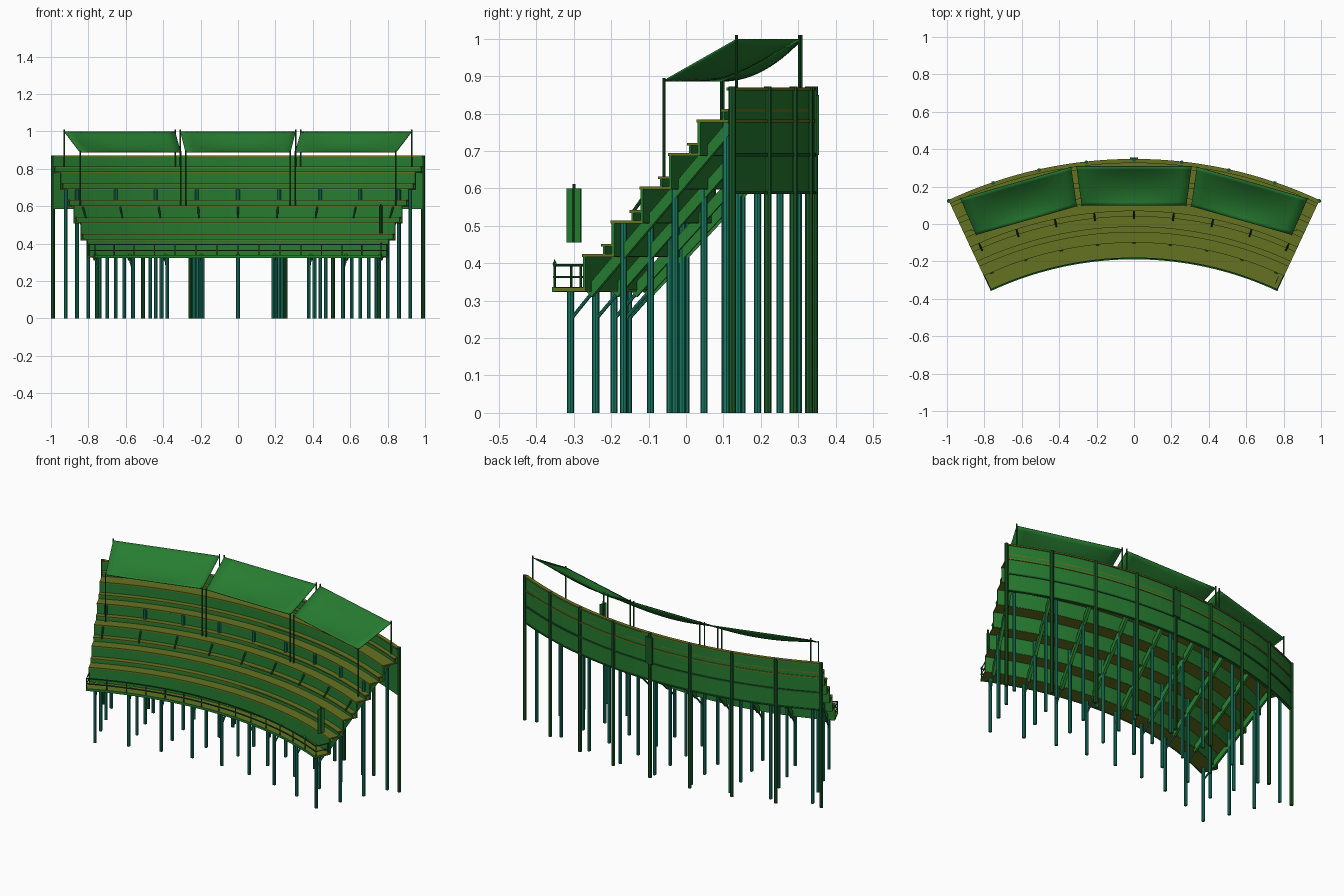
import bpy, bmesh, math
from mathutils import Vector, Matrix

if "Cube" in bpy.data.objects:
    bpy.data.objects.remove(bpy.data.objects["Cube"])

CY = -2.0          # centre of the curve
END = 25.0         # half angle of the stand


def material(name, col):
    m = bpy.data.materials.new(name)
    m.diffuse_color = (*col, 1)
    m.use_nodes = True
    m.node_tree.nodes["Principled BSDF"].inputs["Base Color"].default_value = m.diffuse_color
    return m


GREEN = material("green_panel", (0.02, 0.20, 0.03))
DARK = material("dark_green", (0.01, 0.10, 0.02))
OLIVE = material("olive_deck", (0.13, 0.17, 0.015))
TEAL = material("teal_steel", (0.01, 0.20, 0.13))


def P(r, a, z):
    a = math.radians(a)
    return Vector((r * math.sin(a), CY + r * math.cos(a), z))


def finish(name, bm, mat):
    bmesh.ops.recalc_face_normals(bm, faces=bm.faces)
    me = bpy.data.meshes.new(name)
    bm.to_mesh(me)
    bm.free()
    me.materials.append(mat)
    ob = bpy.data.objects.new(name, me)
    bpy.context.collection.objects.link(ob)
    return ob


def arc(name, r0, r1, z0, z1, mat, a0=-END, a1=END, n=40):
    """Rectangular section swept round the stand."""
    bm = bmesh.new()
    rings = []
    for i in range(n + 1):
        a = a0 + (a1 - a0) * i / n
        rings.append([bm.verts.new(P(r, a, z)) for r, z in ((r0, z0), (r1, z0), (r1, z1), (r0, z1))])
    for A, B in zip(rings, rings[1:]):
        for k in range(4):
            bm.faces.new((A[k], A[(k + 1) % 4], B[(k + 1) % 4], B[k]))
    bm.faces.new(rings[0])
    bm.faces.new(rings[-1])
    return finish(name, bm, mat)


def bars(name, pairs, rad, mat, sides=8):
    """Round bars between pairs of points, in one object."""
    bm = bmesh.new()
    for p, q in pairs:
        d = q - p
        M = Matrix.Translation((p + q) / 2) @ d.to_track_quat('Z', 'Y').to_matrix().to_4x4()
        bmesh.ops.create_cone(bm, cap_ends=True, segments=sides, radius1=rad, radius2=rad,
                              depth=d.length, matrix=M)
    return finish(name, bm, mat)


def beams(name, items, width, depth, mat):
    """Radial sloping beams: (angle, r0, z0, r1, z1)."""
    bm = bmesh.new()
    for a, r0, z0, r1, z1 in items:
        side = Vector((math.cos(math.radians(a)), -math.sin(math.radians(a)), 0)) * width / 2
        p, q = P(r0, a, z0), P(r1, a, z1)
        up = (q - p).normalized().cross(side.normalized()) * depth / 2
        v = [bm.verts.new(c + s * side + t * up) for c in (p, q)
             for s, t in ((-1, -1), (1, -1), (1, 1), (-1, 1))]
        bm.faces.new(v[:4])
        bm.faces.new(v[4:])
        for k in range(4):
            j = (k + 1) % 4
            bm.faces.new((v[k], v[j], v[4 + j], v[4 + k]))
    return finish(name, bm, mat)


def box(name, r, a, z, size, mat):
    bm = bmesh.new()
    M = Matrix.Translation(P(r, a, z)) @ Matrix.Rotation(-math.radians(a), 4, 'Z') @ Matrix.Diagonal((*size, 1))
    bmesh.ops.create_cube(bm, size=1, matrix=M)
    return finish(name, bm, mat)


# front walkway
arc("front_walkway", 1.815, 1.91, 0.325, 0.335, OLIVE)
arc("walkway_fascia", 1.811, 1.818, 0.323, 0.337, GREEN)

# seating tiers: riser, tread and bench
for i in range(5):
    r, z = 1.903 + 0.0845 * i, 0.425 + 0.09 * i
    nxt = r + 0.0845 if i < 4 else 2.34
    arc(f"tier_riser_{i+1}", r, r + 0.008, z - 0.097, z - 0.006, GREEN)
    arc(f"tier_tread_{i+1}", r - 0.003, nxt + 0.006, z - 0.008, z, OLIVE)
    arc(f"bench_face_{i+1}", nxt - 0.026, nxt - 0.02, z, z + 0.022, GREEN)
    arc(f"bench_top_{i+1}", nxt - 0.032, nxt + 0.002, z + 0.02, z + 0.027, OLIVE)

# back wall with bands and cap
arc("back_wall", 2.332, 2.342, 0.585, 0.868, GREEN)
arc("wall_cap", 2.326, 2.348, 0.862, 0.87, OLIVE)
arc("wall_mid_band", 2.340, 2.347, 0.686, 0.695, DARK)
arc("wall_bottom_band", 2.340, 2.347, 0.585, 0.592, DARK)
wall_angles = [-END + 6.25 * i for i in range(9)]
bars("wall_posts", [(P(2.343, a, 0), P(2.343, a, 0.872)) for a in wall_angles], 0.0105, DARK)
box("back_plaque", 2.352, 0, 0.77, (0.045, 0.008, 0.16), DARK)

# steel frames below the tiers
frames = [5.9 * k for k in range(-4, 5)]
for label, r, top in (("front", 1.846, 0.328), ("lower", 2.0, 0.51), ("upper", 2.15, 0.69), ("rear", 2.30, 0.78)):
    bars(f"{label}_columns", [(P(r, a, 0), P(r, a, top)) for a in frames], 0.0095, TEAL)
beams("raker_beams", [(a, 1.90, 0.32, 2.315, 0.768) for a in frames], 0.016, 0.028, GREEN)
bars("column_braces", [(P(1.846, a, 0.25), P(1.93, a, 0.345)) for a in frames], 0.005, TEAL)
bars("aisle_struts", [(P(2.03, a, 0.54), P(2.076, a, 0.6)) for a in frames], 0.005, DARK)

# railing along the walkway and its two ends
for z in (0.363, 0.395):
    arc(f"front_rail_{z}", 1.815, 1.821, z - 0.003, z + 0.003, DARK)
    bars(f"end_rails_{z}", [(P(1.818, s * 24.9, z), P(1.9, s * 24.9, z)) for s in (-1, 1)], 0.003, DARK)
posts = [(P(1.818, 24.9 * k / 7, 0.33), P(1.818, 24.9 * k / 7, 0.397)) for k in range(-7, 8)]
posts += [(P(1.895, s * 24.9, 0.33), P(1.895, s * 24.9, 0.397)) for s in (-1, 1)]
bars("rail_posts", posts, 0.003, DARK)
bm = bmesh.new()
bmesh.ops.create_cone(bm, cap_ends=True, segments=8, radius1=0.006, radius2=0, depth=0.014,
                      matrix=Matrix.Translation(P(1.818, 24.9, 0.404)))
finish("rail_finial", bm, DARK)

# hanging side banner
box("side_banner", 1.864, 24.2, 0.528, (0.004, 0.042, 0.145), GREEN)
bars("banner_pole", [(P(1.864, 24.2, 0.455), P(1.864, 24.2, 0.612))], 0.004, DARK)

# three sagging canopies and their masts
masts_f, masts_b = [], []
N = 12
for name, a0, a1 in (("left", -23.5, -8.3), ("middle", -7.6, 7.6), ("right", 8.3, 23.5)):
    bm = bmesh.new()
    grid = []
    f0, f1, b0, b1 = P(2.117, a0, 0.89), P(2.117, a1, 0.89), P(2.328, a0, 1.0), P(2.328, a1, 1.0)
    for i in range(N + 1):
        u = i / N
        row = []
        for j in range(N + 1):
            t = j / N
            p = f0.lerp(f1, u).lerp(b0.lerp(b1, u), t)
            p.z -= 0.028 * 16 * u * (1 - u) * t * (1 - t)
            row.append(bm.verts.new(p))
        grid.append(row)
    for i in range(N):
        for j in range(N):
            bm.faces.new((grid[i][j], grid[i + 1][j], grid[i + 1][j + 1], grid[i][j + 1]))
    for f in bm.faces:
        f.smooth = True
    ob = finish(f"{name}_canopy", bm, GREEN)
    ob.modifiers.new("thickness", 'SOLIDIFY').thickness = 0.004
    for a in (a0, a1):
        masts_f.append((P(2.117, a, 0.6), P(2.117, a, 0.895)))
        masts_b.append((P(2.328, a, 0.78), P(2.328, a, 1.01)))
bars("front_masts", masts_f, 0.004, DARK)
bars("rear_masts", masts_b, 0.004, DARK)
